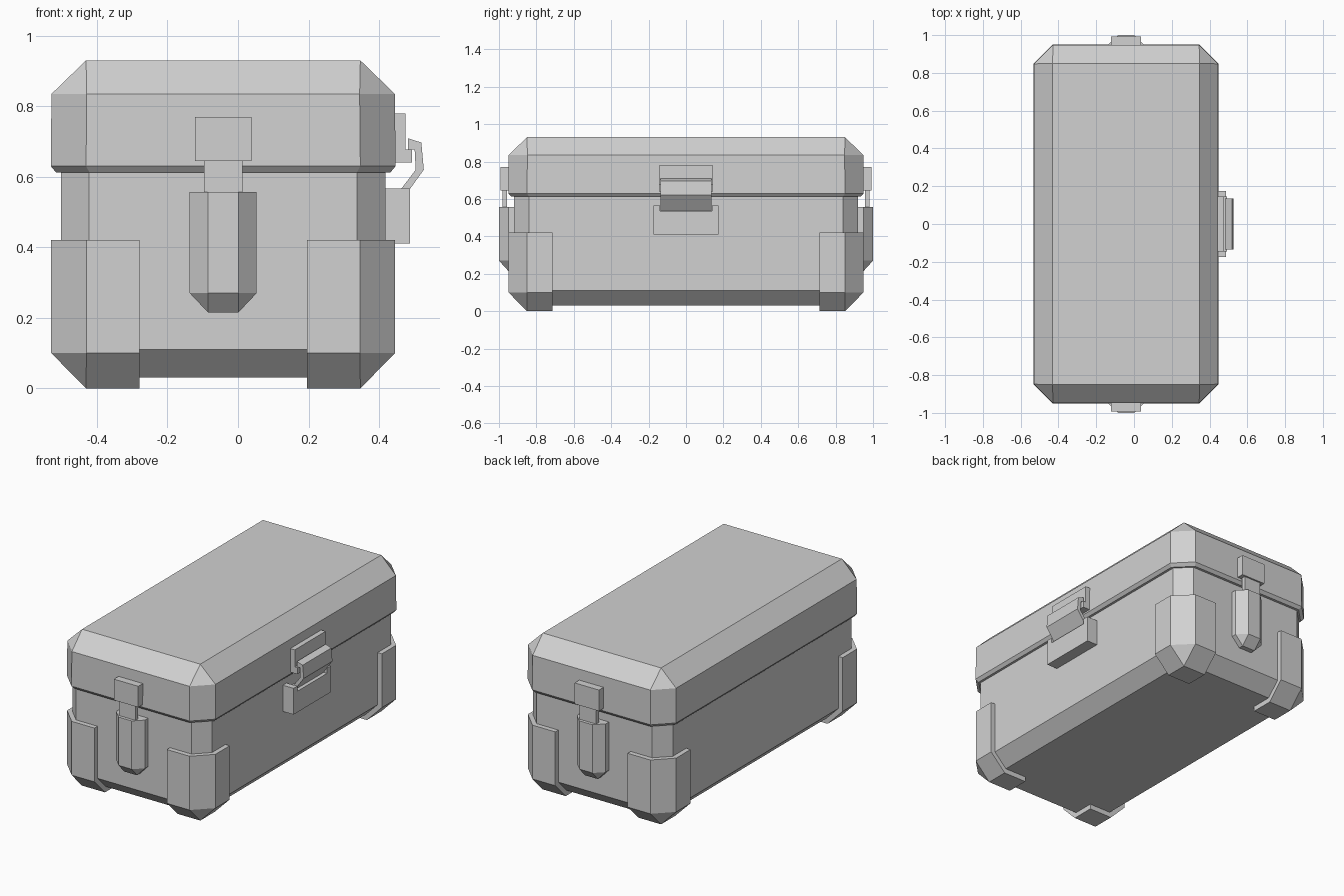
import bpy, bmesh
from mathutils import Vector

if "Cube" in bpy.data.objects:
    bpy.data.objects.remove(bpy.data.objects["Cube"], do_unlink=True)

CX = -0.042  # middle of the case; the side latch sticks out to +x

grey = bpy.data.materials.new("plain_grey")
grey.use_nodes = True
grey.diffuse_color = (0.64, 0.64, 0.64, 1)
grey.node_tree.nodes["Principled BSDF"].inputs["Base Color"].default_value = grey.diffuse_color


def finish(name, bm):
    bmesh.ops.recalc_face_normals(bm, faces=bm.faces)
    mesh = bpy.data.meshes.new(name)
    bm.to_mesh(mesh)
    bm.free()
    mesh.materials.append(grey)
    obj = bpy.data.objects.new(name, mesh)
    bpy.context.collection.objects.link(obj)
    return obj


def hull(points):
    bm = bmesh.new()
    for p in points:
        bm.verts.new(p)
    bmesh.ops.convex_hull(bm, input=bm.verts[:])
    bmesh.ops.dissolve_limit(bm, angle_limit=0.01, verts=bm.verts[:], edges=bm.edges[:])
    return bm


def ring(hx, hy, cut, z):
    """Rectangle with cut corners, centred on the case."""
    return [(CX + sx * (hx - a), sy * (hy - b), z)
            for sx in (-1, 1) for sy in (-1, 1) for a, b in ((cut, 0), (0, cut))]


def rect(hx, hy, z):
    return [(CX + sx * hx, sy * hy, z) for sx in (-1, 1) for sy in (-1, 1)]


def box(name, x0, x1, y0, y1, z0, z1):
    return finish(name, hull([(x, y, z) for x in (x0, x1) for y in (y0, y1) for z in (z0, z1)]))


def prism(name, outline, offset):
    """Extrude a flat outline along the offset vector."""
    bm = bmesh.new()
    face = bm.faces.new([bm.verts.new(p) for p in outline])
    out = bmesh.ops.extrude_face_region(bm, geom=[face], use_keep_orig=True)
    new = [v for v in out["geom"] if isinstance(v, bmesh.types.BMVert)]
    bmesh.ops.translate(bm, verts=new, vec=Vector(offset))
    return finish(name, bm)


# Main body with a chamfered base
finish("case_body", hull(rect(0.38, 0.84, 0.03) + ring(0.46, 0.92, 0.08, 0.11)
                         + ring(0.46, 0.92, 0.08, 0.63)))

# Lid with chamfered top and a small bevel at its lower rim
finish("lid", hull(ring(0.474, 0.935, 0.095, 0.612) + ring(0.489, 0.95, 0.1, 0.63)
                   + ring(0.487, 0.948, 0.1, 0.835) + rect(0.389, 0.85, 0.93)))

# Corner guards: the corners of a slightly larger shell
for sx, side in ((-1, "right"), (1, "left")):
    for sy, end in ((-1, "front"), (1, "back")):
        bm = hull(rect(0.389, 0.85, 0) + ring(0.488, 0.949, 0.1, 0.1)
                  + ring(0.488, 0.949, 0.1, 0.42))
        for co, no in (((CX + sx * 0.238, 0, 0), (sx, 0, 0)),
                       ((0, sy * 0.715, 0), (0, sy, 0))):
            bmesh.ops.bisect_plane(bm, geom=bm.verts[:] + bm.edges[:] + bm.faces[:],
                                   plane_co=co, plane_no=no, clear_inner=True)
            bmesh.ops.holes_fill(bm, edges=[e for e in bm.edges if e.is_boundary])
        finish(f"{end}_{side}_corner_guard", bm)

# Fittings on both short ends
for s, end in ((-1, "front"), (1, "back")):
    box(f"{end}_lid_block", CX - 0.08, CX + 0.08, s * 0.93, s * 0.992, 0.645, 0.77)
    box(f"{end}_strap", CX - 0.055, CX + 0.055, s * 0.957, s * 0.982, 0.54, 0.66)
    section = [(0.095, 0.91), (0.095, 0.95), (0.043, 1.0)]
    points = [(CX + m * x, s * y, z) for x, y in section for m in (-1, 1) for z in (0.27, 0.557)]
    points += [(CX + m * 0.043, s * y, 0.215) for m in (-1, 1) for y in (0.91, 0.95)]
    finish(f"{end}_clasp", hull(points))

# Side latch: plate with a hook on the lid
plate = [(0.43, 0.64), (0.493, 0.64), (0.493, 0.678), (0.475, 0.678), (0.475, 0.78), (0.43, 0.78)]
prism("latch_plate", [(x, -0.145, z) for x, z in plate], (0, 0.29, 0))

# Bent clip joining hook and catch
clip = [(0.482, 0.709), (0.52, 0.697), (0.527, 0.62), (0.466, 0.535),
        (0.44, 0.535), (0.504, 0.62), (0.501, 0.678), (0.482, 0.678)]
prism("latch_clip", [(x, -0.135, z) for x, z in clip], (0, 0.27, 0))

# Notched catch on the body
catch = [(-0.175, 0.41), (0.175, 0.41), (0.175, 0.566), (0.14, 0.566),
         (0.14, 0.535), (-0.14, 0.535), (-0.14, 0.566), (-0.175, 0.566)]
prism("latch_catch", [(0.41, y, z) for y, z in catch], (0.078, 0, 0))
